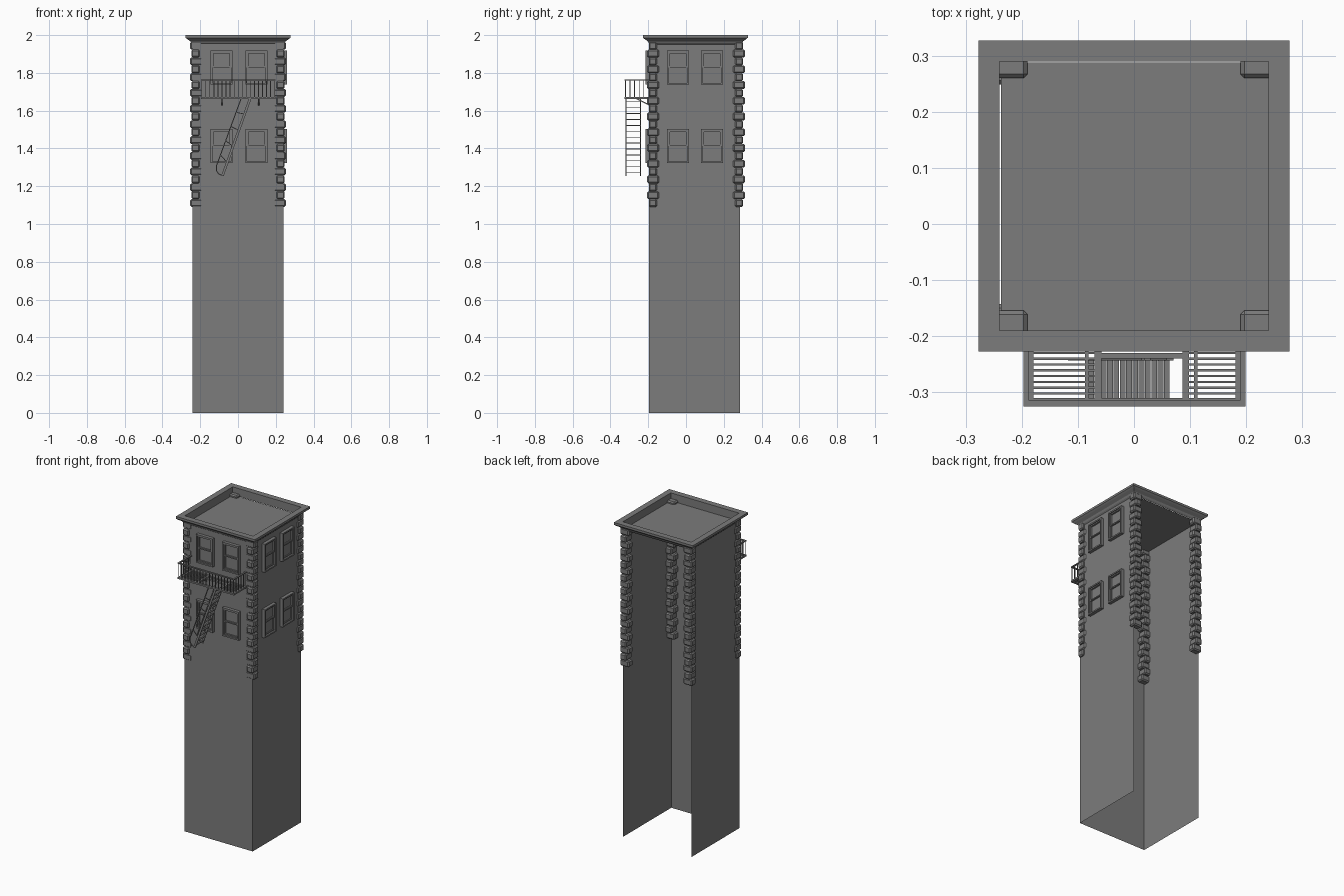
import bpy, bmesh
from math import atan2, pi
from mathutils import Matrix, Vector

if "Cube" in bpy.data.objects:
    bpy.data.objects.remove(bpy.data.objects["Cube"])

grey = bpy.data.materials.new("plain_grey")
grey.use_nodes = True
COLOUR = (0.2, 0.2, 0.2, 1)
grey.diffuse_color = COLOUR
grey.node_tree.nodes["Principled BSDF"].inputs["Base Color"].default_value = COLOUR

# Tower footprint
X0, X1, Y0, Y1 = -0.24, 0.24, -0.195, 0.287
MID_Y = 0.05


def finish(name, bm):
    mesh = bpy.data.meshes.new(name)
    bm.to_mesh(mesh)
    bm.free()
    mesh.materials.append(grey)
    obj = bpy.data.objects.new(name, mesh)
    bpy.context.collection.objects.link(obj)
    return obj


def box(bm, lo, hi, matrix=Matrix(), bevel=0):
    """Axis-aligned box between two corners, optionally bevelled and transformed."""
    lo, hi = Vector(lo), Vector(hi)
    place = matrix @ Matrix.Translation((lo + hi) / 2) @ Matrix.Diagonal((*(hi - lo), 1))
    verts = bmesh.ops.create_cube(bm, size=1, matrix=place)["verts"]
    if bevel:
        edges = list({e for v in verts for e in v.link_edges})
        bmesh.ops.bevel(bm, geom=edges, offset=bevel, segments=1, affect='EDGES')


def bar(bm, a, b, width, depth):
    """Straight bar between two points; depth runs along y when the bar lies in xz."""
    a, b = Vector(a), Vector(b)
    d = b - a
    z = d.normalized()
    x = z.orthogonal() if abs(z.y) > 0.99 else Vector((0, 1, 0)).cross(z).normalized()
    y = z.cross(x)
    rot = Matrix((x, y, z)).transposed().to_4x4()
    place = Matrix.Translation((a + b) / 2) @ rot
    box(bm, (-width / 2, -depth / 2, -d.length / 2), (width / 2, depth / 2, d.length / 2), place)


# Walls: three thin sheets, open at the back and bottom
bm = bmesh.new()
plan = [(X1, Y1), (X1, Y0), (X0, Y0), (X0, Y1)]
low = [bm.verts.new((x, y, 0)) for x, y in plan]
high = [bm.verts.new((x, y, 1.965)) for x, y in plan]
for i in range(3):
    bm.faces.new((low[i + 1], low[i], high[i], high[i + 1]))
finish("tower_walls", bm)

# Flat roof sheet, sunk below the cornice
bm = bmesh.new()
bm.faces.new([bm.verts.new((x, y, 1.95)) for x, y in
              [(-0.237, -0.19), (X1, -0.19), (X1, 0.288), (-0.237, 0.288)]])
finish("roof", bm)

# Cornice: mitred square rings following a moulding profile
bm = bmesh.new()
profile = [(0.24, 1.95), (0.247, 1.957), (0.252, 1.967), (0.268, 1.978),
           (0.277, 1.986), (0.277, 2.0), (0.24, 2.0)]
rings = [[bm.verts.new((sx * r, MID_Y + sy * r, z))
          for sx, sy in [(-1, -1), (1, -1), (1, 1), (-1, 1)]] for r, z in profile]
for k, ring in enumerate(rings):
    above = rings[(k + 1) % len(rings)]
    for i in range(4):
        j = (i + 1) % 4
        bm.faces.new((ring[i], ring[j], above[j], above[i]))
bmesh.ops.recalc_face_normals(bm, faces=bm.faces)
finish("cornice", bm)

# Corner stones: bevelled blocks alternating their long side
STONES, STONE_BASE, STONE_TOP = 21, 1.09, 1.965
step = (STONE_TOP - STONE_BASE) / STONES
for side, sx in (("right", -1), ("left", 1)):
    for end, sy in (("front", -1), ("back", 1)):
        bm = bmesh.new()
        for i in range(STONES):
            out_x, in_x, out_y, in_y = ((0.253, 0.19, 0.251, 0.208) if i % 2 == 0
                                        else (0.247, 0.203, 0.26, 0.197))
            z = STONE_BASE + i * step
            xs = sorted((sx * out_x, sx * in_x))
            # the back stones stand a little prouder, the front ones closer to the wall
            cy = 0.052 if sy > 0 else 0.054
            ys = sorted((cy + sy * out_y, cy + sy * in_y))
            box(bm, (xs[0], ys[0], z), (xs[1], ys[1], z + step), bevel=0.007)
        finish(f"{end}_{side}_corner_stones", bm)


# Windows: local x along the wall, -y outward, z up
def window(name, matrix):
    bm = bmesh.new()
    w, h, t = 0.058, 0.09, 0.009

    def frame(half, z0, z1, thick, out):
        box(bm, (-half, -out, z0), (-half + thick, 0, z1), matrix)
        box(bm, (half - thick, -out, z0), (half, 0, z1), matrix)
        box(bm, (-half + thick, -out, z0), (half - thick, 0, z0 + thick), matrix)
        box(bm, (-half + thick, -out, z1 - thick), (half - thick, 0, z1), matrix)

    frame(w, -h, h, t, 0.02)
    frame(w - t, 0.0, h - t, 0.007, 0.014)
    frame(w - t, -h + t, 0.009, 0.007, 0.010)
    box(bm, (-w + t, -0.004, -h + t), (w - t, 0, h - t), matrix)
    finish(name, bm)


for level, z in (("lower", 1.412), ("upper", 1.828)):
    for n, (fx, sy) in enumerate(((-0.087, -0.043), (0.097, 0.137)), 1):
        window(f"front_{level}_window_{n}", Matrix.Translation((fx, Y0, z)))
        window(f"side_{level}_window_{n}",
               Matrix.Translation((X1, sy, z)) @ Matrix.Rotation(pi / 2, 4, 'Z'))

# Balcony floor: border, cross bars, slats and the stair opening frame
BX0, BX1, BY0, BY1 = -0.197, 0.199, -0.325, Y0
FZ0, FZ1, RAIL = 1.663, 1.673, 1.765
bm = bmesh.new()
box(bm, (BX0, BY0, FZ0), (BX1, BY0 + 0.015, FZ1))
box(bm, (BX0, BY0, FZ0), (BX0 + 0.018, BY1, FZ1))
box(bm, (BX1 - 0.018, BY0, FZ0), (BX1, BY1, FZ1))
box(bm, (-0.07, -0.24, FZ0), (0.098, -0.23, FZ1))
for x0, x1 in ((-0.07, -0.058), (0.086, 0.098)):
    box(bm, (x0, BY0 + 0.015, FZ0), (x1, BY1, FZ1))
for x in (-0.084, 0.11):
    box(bm, (x - 0.003, BY0, FZ0), (x + 0.003, BY1, FZ1))
for i in range(11):
    y = BY0 + 0.021 + i * 0.0103
    for x0, x1 in ((BX0, -0.06), (0.09, BX1)):
        box(bm, (x0, y, FZ0 + 0.003), (x1, y + 0.004, FZ1 - 0.002))
for i in range(3):
    y = -0.226 + i * 0.0103
    box(bm, (-0.07, y, FZ0 + 0.003), (0.098, y + 0.004, FZ1 - 0.002))
finish("balcony_floor", bm)

# Balcony railing: top rail and thin balusters on three sides
bm = bmesh.new()
box(bm, (BX0, BY0, RAIL - 0.006), (BX1, BY0 + 0.01, RAIL))
for x in (BX0, BX1 - 0.01):
    box(bm, (x, BY0, RAIL - 0.006), (x + 0.01, BY1, RAIL))
posts = [(BX0 + 0.005 + i * (BX1 - BX0 - 0.01) / 18, BY0 + 0.005) for i in range(19)]
for x in (BX0 + 0.005, BX1 - 0.005):
    posts += [(x, BY0 + 0.005 + i * 0.024) for i in range(1, 6)]
for x, y in posts:
    box(bm, (x - 0.002, y - 0.002, FZ1), (x + 0.002, y + 0.002, RAIL - 0.004))
finish("balcony_railing", bm)

# Diagonal brackets under the balcony
bm = bmesh.new()
for x in (-0.084, 0.11):
    bar(bm, (x, -0.265, 1.665), (x, Y0, 1.63), 0.006, 0.006)
finish("balcony_brackets", bm)

# Stair: stringers, treads, posts and a handrail that curls in at the foot
top, foot = Vector((0.064, 0, FZ0)), Vector((-0.082, 0, 1.256))
rail_top, rail_foot = Vector((0.016, 0, FZ0)), Vector((-0.115, 0, 1.305))
curl = [rail_top, rail_foot, Vector((-0.114, 0, 1.284)), Vector((-0.104, 0, 1.266)), foot]
bm = bmesh.new()
for y in (-0.318, -0.241):
    side = Vector((0, y, 0))
    bar(bm, top + side, foot + side, 0.013, 0.005)
    for a, b in zip(curl, curl[1:]):
        bar(bm, a + side, b + side, 0.005, 0.005)
    for i in range(4):
        f = 0.2 + 0.21 * i
        bar(bm, top.lerp(foot, f) + side, rail_top.lerp(rail_foot, f) + side, 0.004, 0.004)
finish("stair_rails", bm)

bm = bmesh.new()
for i in range(13):
    p = top.lerp(foot, (i + 0.5) / 13)
    box(bm, (p.x - 0.005, -0.318, p.z - 0.002), (p.x + 0.005, -0.241, p.z + 0.002))
finish("stair_treads", bm)
